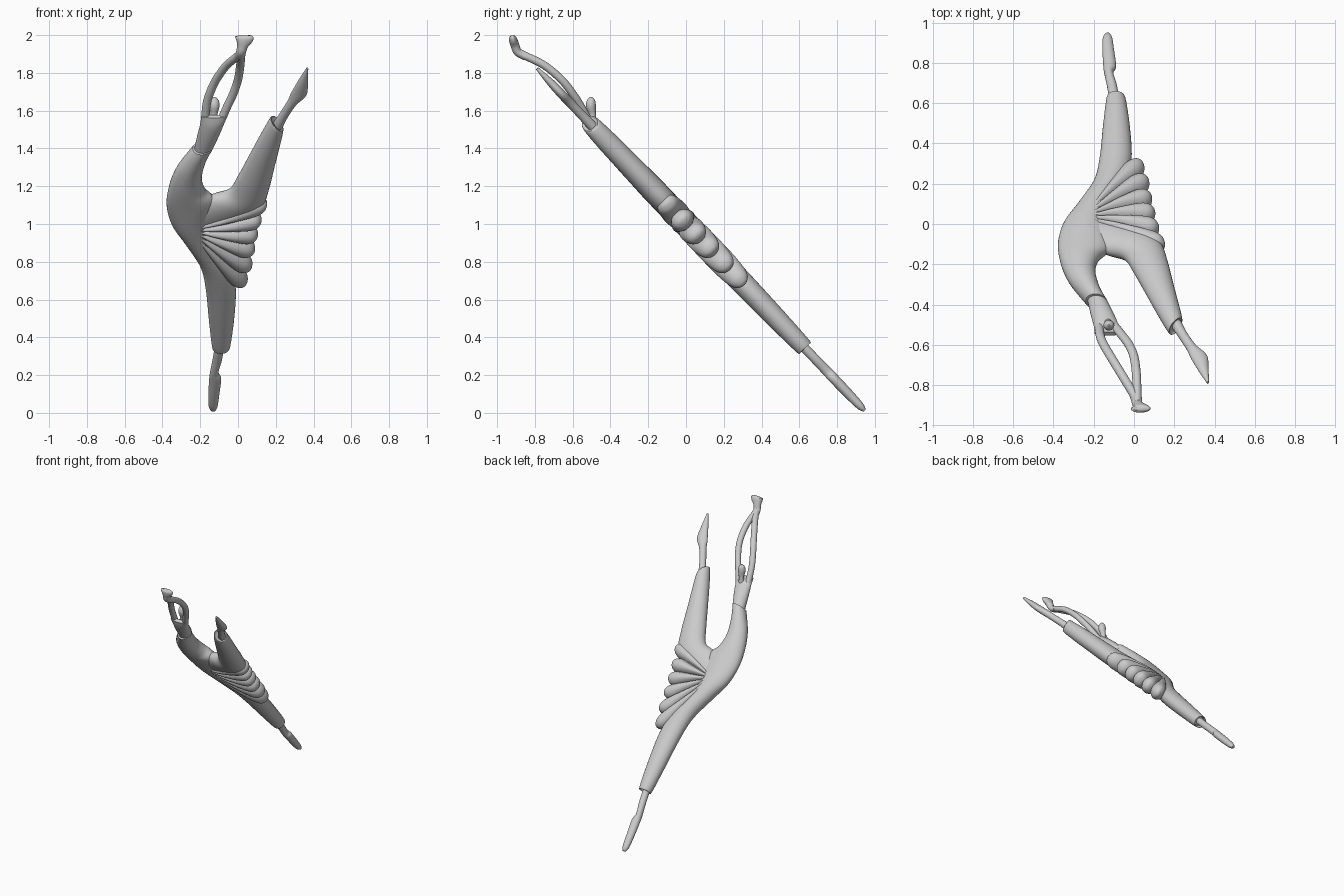
import bpy, bmesh, math
from mathutils import Vector

grey = bpy.data.materials.new("plain grey")
grey.diffuse_color = (0.6, 0.6, 0.6, 1)
NORMAL = Vector((0, 0.723, 0.691))      # normal of the tilted plane the figure lies in
N = 32


def on_plane(x, z):
    return Vector((x, (1.0 - z) / 1.045, z))


def spline(rows, steps=6):
    """Smooth interpolation through rows of numbers."""
    out = []
    for i in range(len(rows) - 1):
        p = [rows[max(0, min(len(rows) - 1, i + k))] for k in (-1, 0, 1, 2)]
        for s in range(steps):
            t = s / steps
            out.append([0.5 * (2 * b + (c - a) * t + (2 * a - 5 * b + 4 * c - d) * t * t
                               + (3 * b - a - 3 * c + d) * t ** 3) for a, b, c, d in zip(*p)])
    return out + [list(rows[-1])]


def skin(name, rings):
    bm = bmesh.new()
    loops = [[bm.verts.new(co) for co in ring] for ring in rings]
    for a, b in zip(loops, loops[1:]):
        for i in range(N):
            j = (i + 1) % N
            bm.faces.new((a[i], a[j], b[j], b[i]))
    bm.faces.new(loops[0][::-1])
    bm.faces.new(loops[-1])
    bmesh.ops.recalc_face_normals(bm, faces=bm.faces)
    me = bpy.data.meshes.new(name)
    bm.to_mesh(me)
    bm.free()
    me.materials.append(grey)
    ob = bpy.data.objects.new(name, me)
    bpy.context.collection.objects.link(ob)
    bpy.context.view_layer.objects.active = ob
    ob.select_set(True)
    bpy.ops.object.shade_smooth_by_angle(angle=math.radians(40))
    ob.select_set(False)
    return ob


def oval(centre, side, depth):
    return [centre + side * math.cos(2 * math.pi * i / N) + depth * math.sin(2 * math.pi * i / N)
            for i in range(N)]


def loft(name, rows):
    """Rows: left x, left z, right x, right z, half thickness."""
    rings = []
    for xl, zl, xr, zr, t in spline(rows):
        l, r = on_plane(xl, zl), on_plane(xr, zr)
        rings.append(oval((l + r) / 2, (r - l) / 2, NORMAL * t))
    return skin(name, rings)


def tube(name, rows):
    """Rows: x, y, z, half width, half depth."""
    pts = spline(rows)
    rings = []
    for i, (x, y, z, a, b) in enumerate(pts):
        d = Vector(pts[min(i + 1, len(pts) - 1)][:3]) - Vector(pts[max(i - 1, 0)][:3])
        side = (Vector((1, 0, 0)) - d * d.x / d.length_squared).normalized()
        rings.append(oval(Vector((x, y, z)), side * a, d.normalized().cross(side) * b))
    return skin(name, rings)


# Standing leg flowing into the arched torso
loft("torso_and_standing_leg", [
    (-.125, .36, -.055, .36, .035), (-.137, .35, -.042, .35, .046),
    (-.155, .5, -.02, .5, .055), (-.17, .65, -.012, .66, .06),
    (-.2, .78, -.04, .76, .062), (-.285, .91, -.09, .85, .064),
    (-.35, 1.0, -.13, .98, .066), (-.378, 1.1, -.12, 1.12, .066),
    (-.365, 1.2, -.17, 1.175, .066), (-.328, 1.29, -.192, 1.24, .063),
    (-.275, 1.36, -.172, 1.33, .06), (-.24, 1.4, -.132, 1.41, .056)])
# Raised leg
loft("raised_leg", [
    (-.27, 1.1, -.14, .95, .05), (-.14, 1.148, .03, 1.03, .062),
    (-.05, 1.175, .13, 1.1, .065), (0, 1.25, .168, 1.2, .064),
    (.06, 1.36, .195, 1.31, .06), (.12, 1.47, .22, 1.41, .056),
    (.17, 1.555, .24, 1.495, .048), (.178, 1.548, .232, 1.505, .036)])
# Feet
loft("standing_foot", [
    (-.12, .37, -.07, .37, .026), (-.135, .28, -.085, .28, .025),
    (-.148, .215, -.103, .215, .026), (-.153, .175, -.089, .18, .027),
    (-.157, .09, -.1, .09, .025), (-.155, .035, -.108, .035, .02),
    (-.142, .012, -.12, .012, .008)])
loft("raised_foot", [
    (.185, 1.53, .235, 1.51, .027), (.225, 1.59, .265, 1.57, .024),
    (.265, 1.655, .31, 1.635, .024), (.28, 1.69, .362, 1.683, .024),
    (.32, 1.76, .37, 1.74, .02), (.362, 1.825, .372, 1.822, .008)])
# Shoulders
loft("shoulders", [
    (-.235, 1.38, -.14, 1.39, .046), (-.215, 1.47, -.1, 1.47, .042),
    (-.2, 1.53, -.075, 1.53, .032), (-.195, 1.57, -.06, 1.57, .012)])
# Head
tube("head", [
    (-.13, -.49, 1.53, .02, .02), (-.127, -.495, 1.58, .018, .018),
    (-.125, -.503, 1.625, .027, .026), (-.125, -.503, 1.655, .022, .021),
    (-.125, -.503, 1.673, .005, .005)])
# Arms meeting overhead
arms = {
    "left_arm": [(-.175, -.49, 1.5), (-.168, -.555, 1.62), (-.15, -.6, 1.69),
                 (-.115, -.66, 1.765), (-.06, -.75, 1.84), (0, -.85, 1.89), (.015, -.89, 1.91)],
    "right_arm": [(-.11, -.49, 1.5), (-.058, -.555, 1.62), (-.025, -.6, 1.69),
                  (0, -.66, 1.765), (.012, -.75, 1.84), (.015, -.85, 1.89), (.015, -.89, 1.91)]}
for name, path in arms.items():
    tube(name, [p + (.022, .021) for p in path])
# Joined hands, flared at the tip
tube("hands", [
    (.008, -.85, 1.885, .03, .02), (.016, -.89, 1.91, .026, .022),
    (.024, -.905, 1.945, .03, .023), (.032, -.915, 1.975, .046, .022),
    (.034, -.918, 1.99, .048, .018), (.034, -.919, 1.998, .035, .008)])
# Pleated skirt petals fanning out from the waist
tips = [(.152, 1.115), (.125, 1.025), (.105, .94), (.085, .855), (.065, .765), (.035, .68)]
root = on_plane(-.25, 1.0)
for k, (x, z) in enumerate(tips):
    d = on_plane(x, z) - root
    side = d.cross(NORMAL).normalized()
    profile = [(0, .008, .05), (.3, .024, .067), (.6, .042, .07), (.82, .053, .064),
               (.93, .043, .052), (.985, .02, .028), (1, .004, .006)]
    skin("skirt_petal_%d" % (k + 1),
         [oval(root + d * f, side * a, NORMAL * b) for f, a, b in spline(profile, 4)])
